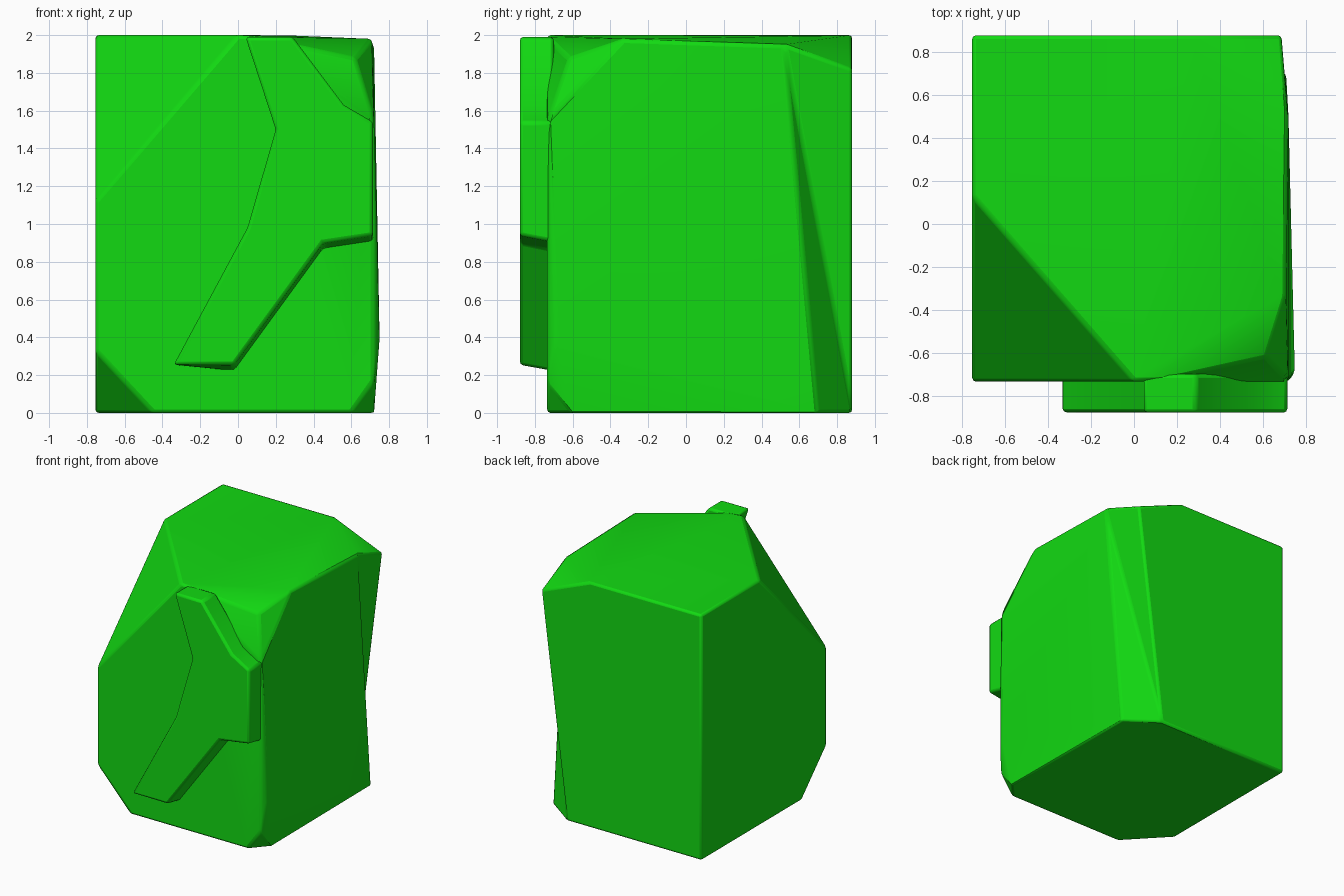
import bpy
import bmesh
import math

cube = bpy.data.objects.get("Cube")
if cube:
    bpy.data.objects.remove(cube, do_unlink=True)

green = bpy.data.materials.new("bright_green")
green.use_nodes = True
colour = (0.006, 0.7, 0.006, 1)
green.diffuse_color = colour
green.node_tree.nodes["Principled BSDF"].inputs["Base Color"].default_value = colour


def finish(name, bm, bevel):
    """Turn a bmesh into a softly bevelled green object."""
    bmesh.ops.recalc_face_normals(bm, faces=bm.faces)
    mesh = bpy.data.meshes.new(name)
    bm.to_mesh(mesh)
    bm.free()
    obj = bpy.data.objects.new(name, mesh)
    bpy.context.collection.objects.link(obj)
    mesh.materials.append(green)
    mod = obj.modifiers.new("soft_edges", "BEVEL")
    mod.width = bevel
    mod.segments = 2
    mod.limit_method = "ANGLE"
    mod.angle_limit = math.radians(25)
    bpy.ops.object.select_all(action="DESELECT")
    obj.select_set(True)
    bpy.context.view_layer.objects.active = obj
    bpy.ops.object.shade_smooth_by_angle(angle=math.radians(30))
    return obj


# Faceted block: hull of its corners, cut at four of the eight
LEFT, RIGHT, FRONT, BACK, TOP = -0.755, 0.72, -0.735, 0.88, 2.0
corners = [
    (LEFT, BACK, 0), (LEFT, BACK, TOP),
    (LEFT, 0.13, TOP), (0.0, FRONT, TOP), (LEFT, FRONT, 1.12),      # upper front cut
    (LEFT, FRONT, 0.33), (-0.45, FRONT, 0), (LEFT, -0.41, 0),       # lower front cut
    (0.6, FRONT, 0), (RIGHT, -0.6, 0), (RIGHT, FRONT, 0.17),        # lower right cut
    (0.75, -0.69, 0.4), (RIGHT, FRONT, 1.55),                       # right front edge
    (0.1, FRONT, 1.99), (0.62, -0.62, 1.88), (0.71, -0.33, 1.98),   # upper right cut
    (0.25, BACK, TOP),
]
# Twisted rear corner strip, upper pair then lower pair
strip = [(RIGHT, 0.52, 1.95), (0.69, BACK, 1.82), (0.71, 0.7, 0), (0.46, BACK, 0)]

bm = bmesh.new()
for co in corners:
    bm.verts.new(co)
twist = [bm.verts.new(co) for co in strip]
bmesh.ops.convex_hull(bm, input=bm.verts)
ridge = bm.edges.get((twist[1], twist[2]))
if ridge:
    bmesh.ops.rotate_edges(bm, edges=[ridge], use_ccw=False)
loose = [v for v in bm.verts if not v.link_faces]
bmesh.ops.delete(bm, geom=loose, context="VERTS")
bmesh.ops.dissolve_limit(bm, angle_limit=math.radians(0.5),
                         verts=bm.verts, edges=bm.edges)
finish("faceted_block", bm, 0.018)

# Raised angular plate on the front, flaring slightly towards the block
outline = [(0.04, 1.99), (0.2, 1.5), (0.05, 0.98), (-0.34, 0.255), (-0.02, 0.255),
           (0.45, 0.9), (0.715, 0.94), (0.715, 1.54), (0.56, 1.63), (0.29, 1.99)]
bm = bmesh.new()
outer = [bm.verts.new((x, -0.88, z)) for x, z in outline]
inner = []
for i, (x, z) in enumerate(outline):
    drop = 0.035 if i in (4, 5, 6) else 0.0
    inner.append(bm.verts.new((x, -0.70, z - drop)))
bm.faces.new(outer)
bm.faces.new(inner[::-1])
for i in range(len(outline)):
    j = (i + 1) % len(outline)
    bm.faces.new((outer[i], outer[j], inner[j], inner[i]))
finish("front_plate", bm, 0.018)
